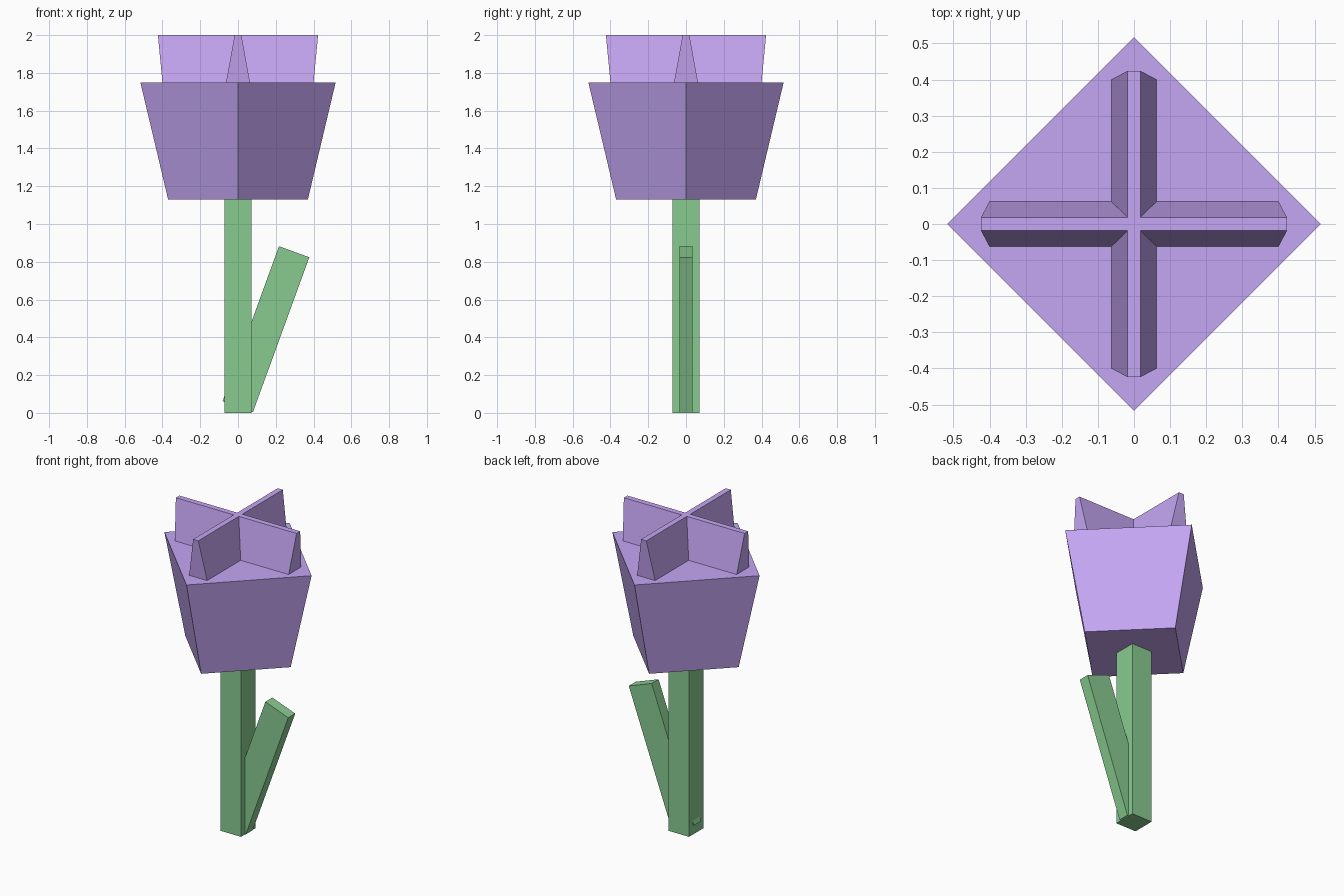
import bpy, bmesh
from math import radians, sqrt

if "Cube" in bpy.data.objects:
    bpy.data.objects.remove(bpy.data.objects["Cube"])

def material(name, rgb):
    m = bpy.data.materials.new(name)
    m.diffuse_color = (*rgb, 1)
    m.use_nodes = True
    m.node_tree.nodes["Principled BSDF"].inputs["Base Color"].default_value = m.diffuse_color
    return m

PURPLE = material("petal purple", (0.56, 0.38, 0.90))
GREEN = material("leaf green", (0.25, 0.60, 0.28))

def tapered_box(name, bottom, top, z0, z1, mat, turn=0):
    """Box whose half-extents (x, y) go from bottom to top between z0 and z1."""
    bm = bmesh.new()
    bmesh.ops.create_cube(bm, size=2)
    for v in bm.verts:
        half, z = (top, z1) if v.co.z > 0 else (bottom, z0)
        v.co = (v.co.x * half[0], v.co.y * half[1], z)
    mesh = bpy.data.meshes.new(name)
    bm.to_mesh(mesh)
    bm.free()
    mesh.materials.append(mat)
    ob = bpy.data.objects.new(name, mesh)
    ob.rotation_euler.z = radians(turn)
    bpy.context.collection.objects.link(ob)
    return ob

# Square stem
tapered_box("stem", (0.072, 0.072), (0.072, 0.072), 0, 1.13, GREEN)

# Leaf leaning out from the foot of the stem
leaf = tapered_box("leaf", (0.0855, 0.035), (0.0855, 0.035), -0.4365, 0.4365, GREEN)
leaf.location = (0.148, 0, 0.443)
leaf.rotation_euler.y = radians(20)

# Flower cup, flaring upwards and turned to a diamond
lo, hi = 0.37 / sqrt(2), 0.517 / sqrt(2)
tapered_box("flower_cup", (lo, lo), (hi, hi), 1.13, 1.75, PURPLE, 45)

# Two crossed petal blades, thinning towards the top
for name, turn in (("petal_blade_x", 0), ("petal_blade_y", 90)):
    tapered_box(name, (0.40, 0.063), (0.424, 0.018), 1.75, 2.0, PURPLE, turn)
